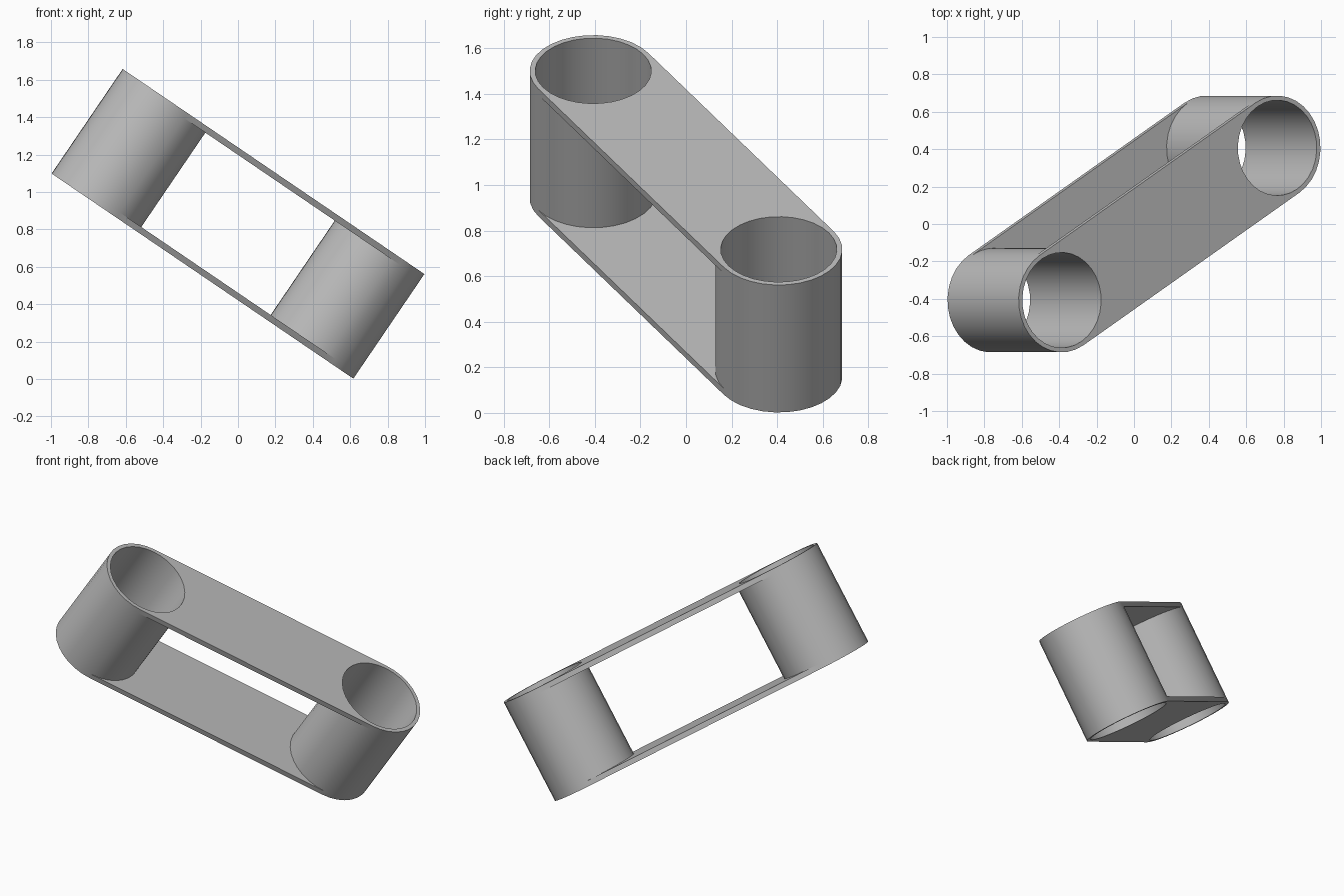
import bpy, bmesh
from math import sin, cos, pi, radians
from mathutils import Matrix, Vector

cube = bpy.data.objects.get("Cube")
if cube:
    bpy.data.objects.remove(cube, do_unlink=True)

HALF_SPAN = 0.807      # half the distance between tube axes
OUTER, INNER = 0.279, 0.255
HALF_H, PLATE = 0.338, 0.033
SIDES = 32

bm = bmesh.new()
levels = [HALF_H, HALF_H - PLATE, PLATE - HALF_H, -HALF_H]


def ring(side, radius, z):
    """Ring of vertices; the first half of the steps faces the other tube."""
    pts = []
    for i in range(SIDES):
        a = -pi / 2 + 2 * pi * i / SIDES
        pts.append(bm.verts.new((side * (radius * cos(a) - HALF_SPAN), radius * sin(a), z)))
    return pts


def strip(a, b, steps):
    for i in steps:
        j = (i + 1) % len(a)
        bm.faces.new((a[i], a[j], b[j], b[i]))


half = SIDES // 2
everything, facing, away = range(SIDES), range(half), range(half, SIDES)
outer = {}

# Two open tubes: bore, rims and outer wall
for side in (1, -1):
    rings = outer[side] = [ring(side, OUTER, z) for z in levels]
    bore = [ring(side, INNER, z) for z in (HALF_H, -HALF_H)]
    strip(bore[0], bore[1], everything)
    strip(rings[0], bore[0], everything)
    strip(rings[3], bore[1], everything)
    strip(rings[1], rings[2], facing)
    for k in range(3):
        strip(rings[k], rings[k + 1], away)

# Two connecting plates, flush with the rims and tangent to the tubes
for k in range(4):
    strip(outer[1][k], outer[-1][k], facing)
for k in (0, 2):
    for i in (0, half):
        bm.faces.new((outer[1][k][i], outer[-1][k][i],
                      outer[-1][k + 1][i], outer[1][k + 1][i]))

# Turn the link sideways, then tilt it
bmesh.ops.recalc_face_normals(bm, faces=bm.faces)
bm.transform(Matrix.Translation((0, 0, 0.83))
             @ Matrix.Rotation(radians(34.2), 4, 'Y')
             @ Matrix.Rotation(radians(30.3), 4, 'Z'))

mesh = bpy.data.meshes.new("tube_link")
bm.to_mesh(mesh)
bm.free()
link = bpy.data.objects.new("tube_link", mesh)
bpy.context.collection.objects.link(link)

grey = bpy.data.materials.new("plain grey")
grey.use_nodes = True
colour = (0.5, 0.5, 0.5, 1)
grey.diffuse_color = colour
grey.node_tree.nodes["Principled BSDF"].inputs["Base Color"].default_value = colour
mesh.materials.append(grey)

bpy.ops.object.select_all(action='DESELECT')
link.select_set(True)
bpy.context.view_layer.objects.active = link
bpy.ops.object.shade_smooth_by_angle(angle=radians(30))
